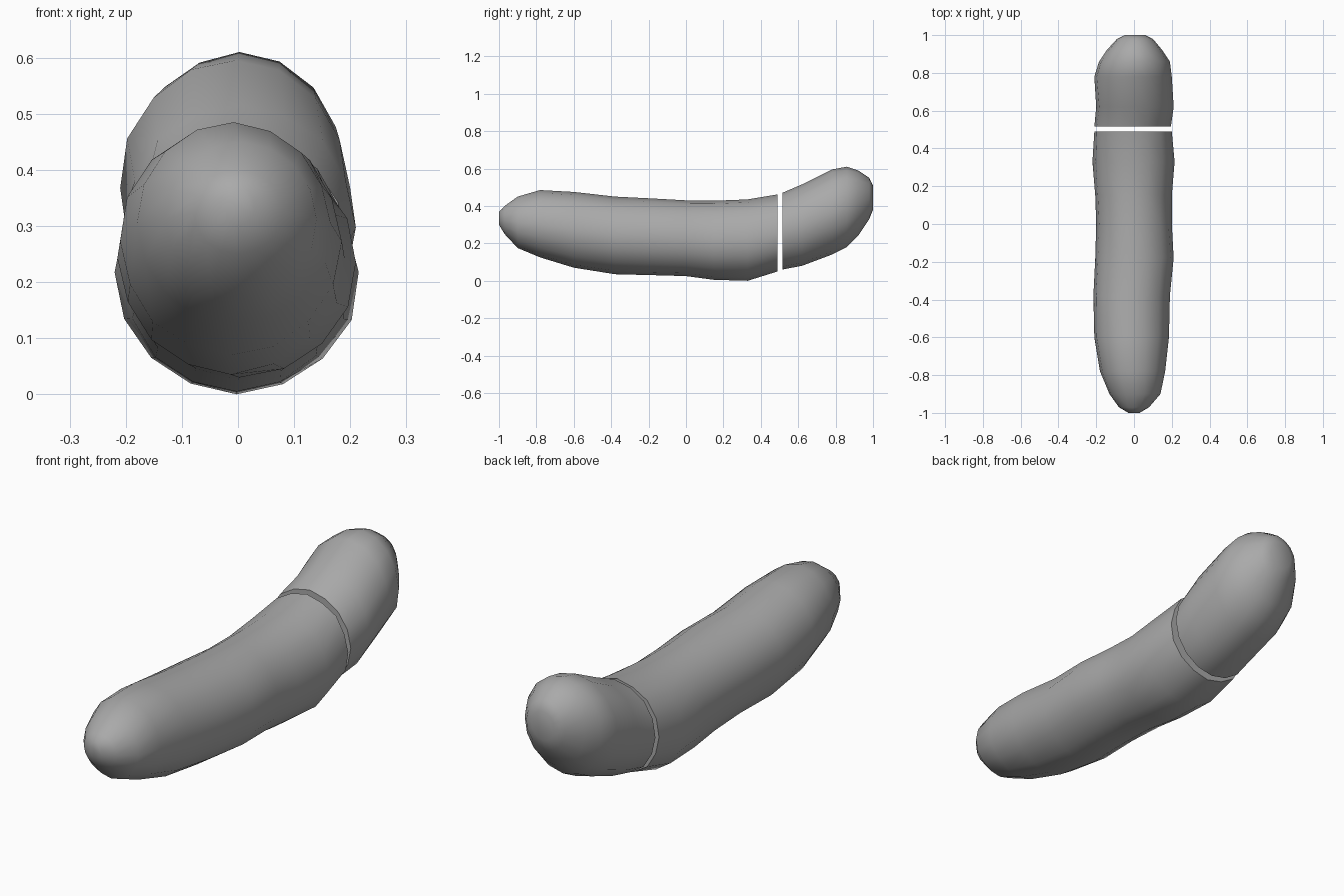
import bpy, bmesh, math, random

random.seed(4)
cube = bpy.data.objects.get("Cube")
if cube:
    bpy.data.objects.remove(cube)

SIDES = 16

grey = bpy.data.materials.new("mid grey")
grey.use_nodes = True
grey.diffuse_color = (0.4, 0.4, 0.4, 1)
grey.node_tree.nodes["Principled BSDF"].inputs["Base Color"].default_value = (0.4, 0.4, 0.4, 1)

# gentle lengthwise ridges shared by both pieces
ridges = [random.uniform(-0.012, 0.012) for _ in range(SIDES)]


def loft(name, stations):
    """Skin elliptical rings given as (y, bottom, top, left x, right x)."""
    bm = bmesh.new()
    rings = []
    for y, low, high, xmin, xmax in stations:
        cx, cz = (xmin + xmax) / 2, (low + high) / 2
        ring = []
        for i in range(SIDES):
            a = math.tau * i / SIDES
            r = 1 + ridges[i] + random.uniform(-0.012, 0.012)
            if i % (SIDES // 4) == 0:
                r = 1
            ring.append(bm.verts.new((cx + math.cos(a) * r * (xmax - xmin) / 2, y,
                                      cz + math.sin(a) * r * (high - low) / 2)))
        rings.append(ring)
    for a, b in zip(rings, rings[1:]):
        for i in range(SIDES):
            j = (i + 1) % SIDES
            bm.faces.new((a[i], a[j], b[j], b[i]))
    bm.faces.new(rings[0])
    bm.faces.new(rings[-1])
    bmesh.ops.recalc_face_normals(bm, faces=bm.faces)
    mesh = bpy.data.meshes.new(name)
    bm.to_mesh(mesh)
    bm.free()
    mesh.materials.append(grey)
    obj = bpy.data.objects.new(name, mesh)
    bpy.context.collection.objects.link(obj)
    bpy.ops.object.select_all(action="DESELECT")
    obj.select_set(True)
    bpy.context.view_layer.objects.active = obj
    bpy.ops.object.shade_smooth_by_angle(angle=math.radians(65))
    return obj


# long piece, rounded at the front and cut flat at the back
loft("long_piece", [
    (-1.0, 0.30, 0.37, -0.03, 0.03),
    (-0.97, 0.25, 0.40, -0.08, 0.08),
    (-0.90, 0.175, 0.45, -0.13, 0.14),
    (-0.78, 0.125, 0.485, -0.18, 0.165),
    (-0.60, 0.07, 0.475, -0.21, 0.185),
    (-0.38, 0.035, 0.45, -0.215, 0.19),
    (-0.18, 0.03, 0.44, -0.205, 0.21),
    (0.0, 0.025, 0.43, -0.20, 0.20),
    (0.15, 0.005, 0.428, -0.205, 0.20),
    (0.33, 0.0, 0.435, -0.22, 0.215),
    (0.49, 0.05, 0.462, -0.21, 0.20),
])

# short upturned end piece beyond the gap
loft("end_piece", [
    (0.515, 0.06, 0.47, -0.21, 0.195),
    (0.62, 0.08, 0.515, -0.20, 0.21),
    (0.78, 0.14, 0.595, -0.21, 0.20),
    (0.86, 0.18, 0.61, -0.185, 0.19),
    (0.92, 0.24, 0.59, -0.145, 0.15),
    (0.98, 0.33, 0.55, -0.09, 0.10),
    (1.0, 0.38, 0.51, -0.05, 0.06),
])
